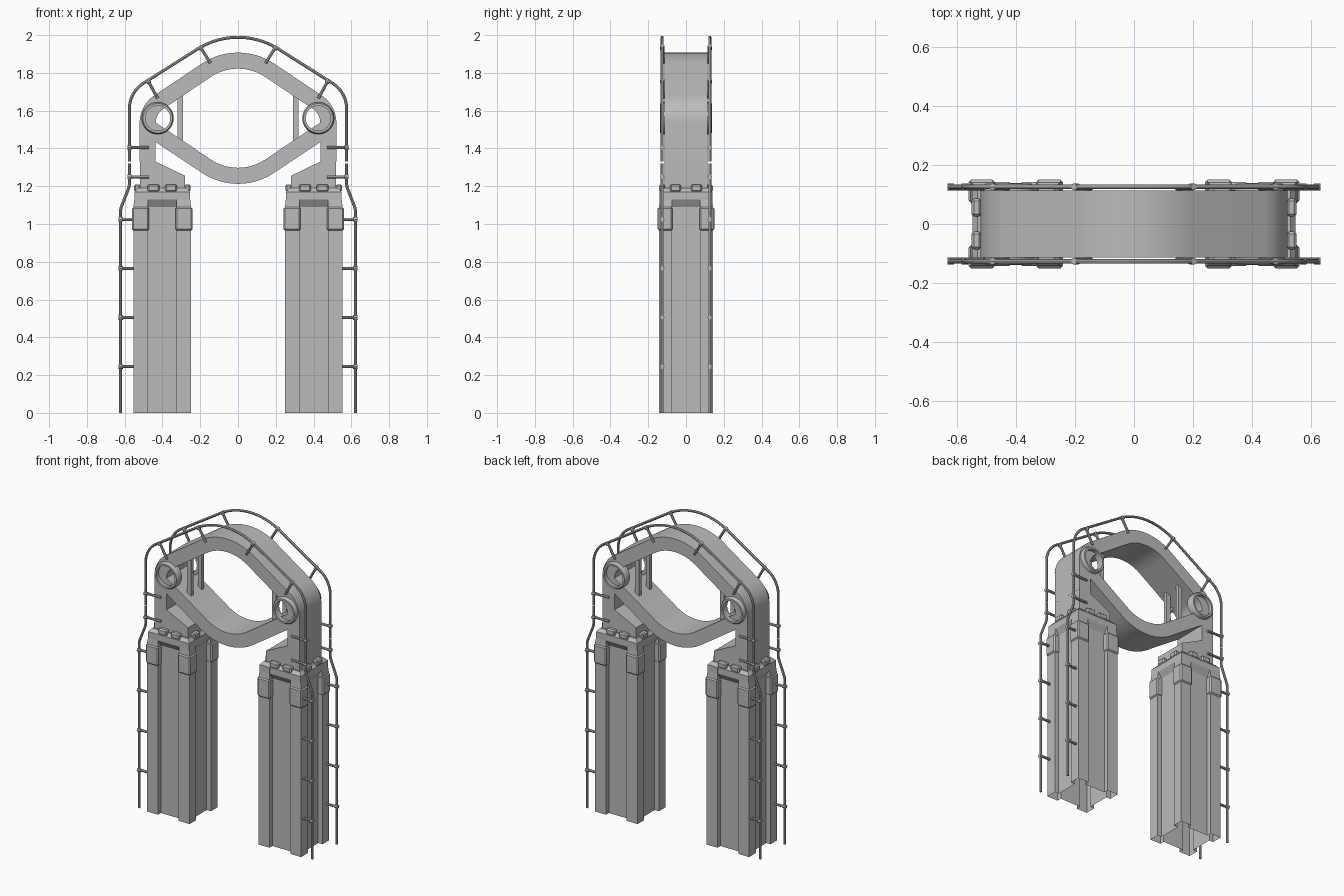
import bpy, bmesh, math
from mathutils import Vector

cube = bpy.data.objects.get("Cube")
if cube:
    bpy.data.objects.remove(cube)

grey = bpy.data.materials.new("plain_grey")
grey.use_nodes = True
grey.diffuse_color = (0.5, 0.5, 0.5, 1)
grey.node_tree.nodes["Principled BSDF"].inputs["Base Color"].default_value = (0.5, 0.5, 0.5, 1)


def finish(name, bm, smooth=False, bevel=0):
    """Turn a bmesh into a grey object."""
    bmesh.ops.recalc_face_normals(bm, faces=bm.faces)
    mesh = bpy.data.meshes.new(name)
    bm.to_mesh(mesh)
    bm.free()
    mesh.materials.append(grey)
    obj = bpy.data.objects.new(name, mesh)
    bpy.context.collection.objects.link(obj)
    if bevel:
        mod = obj.modifiers.new("Bevel", "BEVEL")
        mod.width, mod.segments = bevel, 1
    if smooth:
        bpy.ops.object.select_all(action="DESELECT")
        obj.select_set(True)
        bpy.context.view_layer.objects.active = obj
        bpy.ops.object.shade_smooth_by_angle(angle=math.radians(35))
    return obj


def loft(bm, rings, closed=False, caps=(False, False)):
    """Skin a list of equal-length point loops."""
    rows = [[bm.verts.new(p) for p in ring] for ring in rings]
    pairs = list(zip(rows, rows[1:])) + ([(rows[-1], rows[0])] if closed else [])
    for a, b in pairs:
        for i in range(len(a)):
            j = (i + 1) % len(a)
            bm.faces.new((a[i], a[j], b[j], b[i]))
    for wanted, row in zip(caps, (rows[0], rows[-1])):
        if wanted:
            bm.faces.new(row)


def box(name, lo, hi, bevel=0):
    (x0, y0, z0), (x1, y1, z1) = lo, hi
    bm = bmesh.new()
    loft(bm, [[(x0, y0, z), (x1, y0, z), (x1, y1, z), (x0, y1, z)] for z in (z0, z1)],
         caps=(True, True))
    return finish(name, bm, bevel=bevel)


def rounded(points, radii, steps=14):
    """Fillet the inner corners of an open path in the xz plane."""
    pts = [Vector(p) for p in points]
    path = [pts[0]]
    for p, c, n, r in zip(pts, pts[1:], pts[2:], radii):
        a, b = (p - c).normalized(), (n - c).normalized()
        half = a.angle(b) / 2
        centre = c + (a + b).normalized() * (r / math.sin(half))
        start = c + a * (r / math.tan(half)) - centre
        end = c + b * (r / math.tan(half)) - centre
        for k in range(steps + 1):
            path.append(centre + start.lerp(end, k / steps).normalized() * r)
    return path + [pts[-1]]


def sides(path):
    """Path normals in the xz plane."""
    for i in range(len(path)):
        t = (path[min(i + 1, len(path) - 1)] - path[max(i - 1, 0)]).normalized()
        yield path[i], Vector((-t.y, t.x))


def band(name, path, half, depth):
    """Thick strip following a path, extruded along y."""
    bm = bmesh.new()
    rings = []
    for p, n in sides(path):
        a, b = p + n * half, p - n * half
        rings.append([(a.x, -depth, a.y), (b.x, -depth, b.y), (b.x, depth, b.y), (a.x, depth, a.y)])
    loft(bm, rings, caps=(True, True))
    return finish(name, bm, smooth=True)


def pipe(name, path, y, r, count=8):
    """Round pipe in a plane of constant y."""
    bm = bmesh.new()
    rings = []
    for p, n in sides([Vector(q) for q in path]):
        ring = []
        for k in range(count):
            ang = math.tau * k / count
            q = p + n * (r * math.cos(ang))
            ring.append((q.x, y + r * math.sin(ang), q.y))
        rings.append(ring)
    loft(bm, rings, caps=(True, True))
    return finish(name, bm, smooth=True)


def section(cx, hx, hy, d, z, n=0.075):
    """Rectangle with a notch of depth d in each side."""
    quarter = [(hx - d, n), (hx, n), (hx, hy), (n, hy), (n, hy - d)]
    loop = quarter + [(-x, y) for x, y in reversed(quarter)]
    loop += [(-x, -y) for x, y in loop]
    return [(cx + x, y, z) for x, y in loop]


DEPTH = 0.113      # half depth of the arch
RAIL_Y = 0.126
MID = 1.56         # height of the side rings

# Arch: posts with the upper band, and a mirrored lower band
upper = [(-0.478, 1.33), (-0.478, 1.606), (0, 1.926), (0.478, 1.606), (0.478, 1.33)]
band("upper_arch", rounded(upper, (0.13, 0.3, 0.13)), 0.0425, DEPTH)
lower = [(x, 2 * MID - z) for x, z in upper[1:4]]
band("lower_arch", rounded(lower, (0.3,)), 0.0425, DEPTH - 0.001)

for s, side in ((-1, "right"), (1, "left")):
    cx = s * 0.401

    # Leg: open-bottomed notched column with a chamfered cap
    bm = bmesh.new()
    loft(bm, [section(cx, 0.153, 0.143, 0.03, 0), section(cx, 0.153, 0.143, 0.03, 1.09),
              section(cx, 0.148, 0.14, 0.001, 1.13), section(cx, 0.148, 0.14, 0.001, 1.17),
              section(cx, 0.13, 0.122, 0.001, 1.19)], caps=(False, True))
    finish(side + "_leg", bm)

    # Corner pads and cap blocks
    for sx in (-1, 1):
        for sy in (-1, 1):
            xs = sorted((cx + sx * 0.07, cx + sx * 0.16))
            ys = sorted((sy * 0.072, sy * 0.15))
            box(side + "_corner_pad", (xs[0], ys[0], 0.965), (xs[1], ys[1], 1.09), 0.008)
            bx, by = cx + sx * 0.046, sy * 0.125
            box(side + "_cap_block", (bx - 0.032, by - 0.017, 1.17), (bx + 0.032, by + 0.017, 1.21), 0.008)
            bx, by = cx + sx * 0.133, sy * 0.056
            box(side + "_cap_side_block", (bx - 0.017, by - 0.03, 1.17), (bx + 0.017, by + 0.03, 1.21), 0.008)

    # Sloped shoulder between leg and post
    shape = [(0.52, 1.18), (0.52, 1.33), (0.435, 1.33), (0.28, 1.255), (0.28, 1.18)]
    bm = bmesh.new()
    loft(bm, [[(s * x, y, z) for x, z in shape] for y in (-DEPTH, DEPTH)], caps=(True, True))
    finish(side + "_shoulder", bm)

    for f, face in ((-1, "front"), (1, "back")):
        label = side + "_" + face
        # Side ring with a chamfered rim
        bm = bmesh.new()
        profile = [(0.085, 0.09), (0.085, 0.125), (0.078, 0.137), (0.066, 0.137), (0.066, 0.09)]
        loft(bm, [[(s * 0.425 + r * math.cos(a), f * y, MID + r * math.sin(a)) for r, y in profile]
                  for a in (math.tau * k / 32 for k in range(32))], closed=True)
        finish(label + "_ring", bm, smooth=True)

        # Upright bar inside the opening
        bx = s * 0.305
        box(label + "_bar", (bx - 0.014, f * 0.055 - 0.012, 1.42), (bx + 0.014, f * 0.055 + 0.012, 1.71))

        # Lower rail and its brackets
        rail = [(0.622, 0), (0.622, 1.08), (0.575, 1.2), (0.575, 1.32)]
        pipe(label + "_lower_rail", rounded([(s * x, z) for x, z in rail], (0.08, 0.08), 5), f * RAIL_Y, 0.008)
        brackets = [((0.632, z), (0.545, z)) for z in (0.245, 0.505, 0.765, 1.025)]
        brackets += [((0.585, z), (0.47, z)) for z in (1.25, 1.405)]
        brackets += [((0.48, 1.765), (0.425, 1.665)), ((0.203, 1.943), (0.145, 1.85))]
        for a, b in brackets:
            a, b = Vector((s * a[0], a[1])), Vector((s * b[0], b[1]))
            pipe(label + "_bracket", (a, b), f * (RAIL_Y - 0.004), 0.008)
            pipe(label + "_clamp", (a, a + (b - a).normalized() * 0.022), f * RAIL_Y, 0.012)

# Upper rails over the arch
rail = [(-0.575, 1.33), (-0.575, 1.698), (0, 2.062), (0.575, 1.698), (0.575, 1.33)]
for f, face in ((-1, "front"), (1, "back")):
    pipe(face + "_upper_rail", rounded(rail, (0.16, 0.4, 0.16)), f * RAIL_Y, 0.008)
